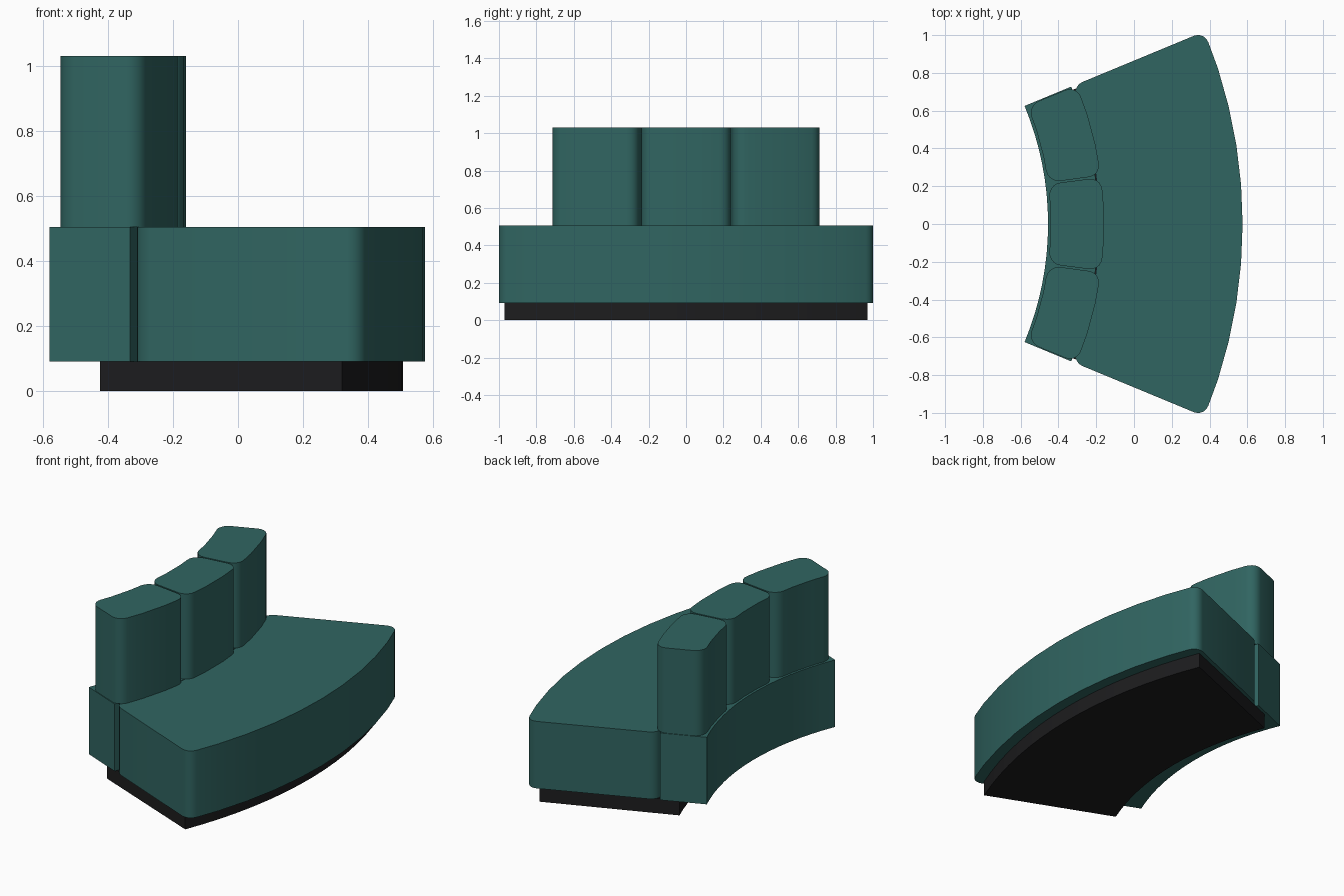
import bpy, bmesh
from math import sin, cos, radians

if "Cube" in bpy.data.objects:
    bpy.data.objects.remove(bpy.data.objects["Cube"])

CX = -2.088  # shared arc centre of the curved sofa


def material(name, rgb):
    m = bpy.data.materials.new(name)
    m.diffuse_color = (*rgb, 1)
    m.use_nodes = True
    m.node_tree.nodes["Principled BSDF"].inputs["Base Color"].default_value = m.diffuse_color
    return m


teal = material("teal_fabric", (0.03, 0.13, 0.12))
black = material("black_base", (0.012, 0.012, 0.013))


def sector(name, r0, r1, a0, a1, z0, z1, mat, n=10, fillet=0.0):
    """Extruded ring sector with optionally rounded vertical corners."""
    angles = [radians(a0 + (a1 - a0) * i / n) for i in range(n + 1)]
    ring = [(r1, a) for a in angles] + [(r0, a) for a in reversed(angles)]
    bm = bmesh.new()
    low = [bm.verts.new((CX + r * cos(a), r * sin(a), z0)) for r, a in ring]
    high = [bm.verts.new((v.co.x, v.co.y, z1)) for v in low]
    count = len(low)
    bm.faces.new(low[::-1])
    bm.faces.new(high)
    for i in range(count):
        j = (i + 1) % count
        bm.faces.new((low[i], low[j], high[j], high[i]))
    if fillet:
        corners = [bm.edges.get((low[i], high[i])) for i in (0, n, n + 1, count - 1)]
        bmesh.ops.bevel(bm, geom=corners, offset=fillet, offset_type='OFFSET',
                        segments=5, profile=0.5, affect='EDGES', clamp_overlap=True)
    bmesh.ops.recalc_face_normals(bm, faces=bm.faces)
    me = bpy.data.meshes.new(name)
    bm.to_mesh(me)
    bm.free()
    me.materials.append(mat)
    ob = bpy.data.objects.new(name, me)
    bpy.context.collection.objects.link(ob)
    bpy.ops.object.select_all(action='DESELECT')
    ob.select_set(True)
    bpy.context.view_layer.objects.active = ob
    bpy.ops.object.shade_smooth_by_angle(angle=radians(35))
    return ob


# Recessed plinth
sector("base", 1.793, 2.595, -21.94, 21.94, 0.0, 0.092, black, 16)

# Backrest support and deep seat
sector("back_frame", 1.633, 1.90, -22.5, 22.5, 0.092, 0.505, teal, 16)
sector("seat", 1.905, 2.663, -22.5, 22.5, 0.092, 0.505, teal, 10, 0.06)

# Three upright back cushions
for k, side in enumerate(("left", "middle", "right")):
    mid = (k - 1) * 15
    sector(side + "_back_cushion", 1.648, 1.93, mid - 7.35, mid + 7.35,
           0.505, 1.03, teal, 3, 0.065)
